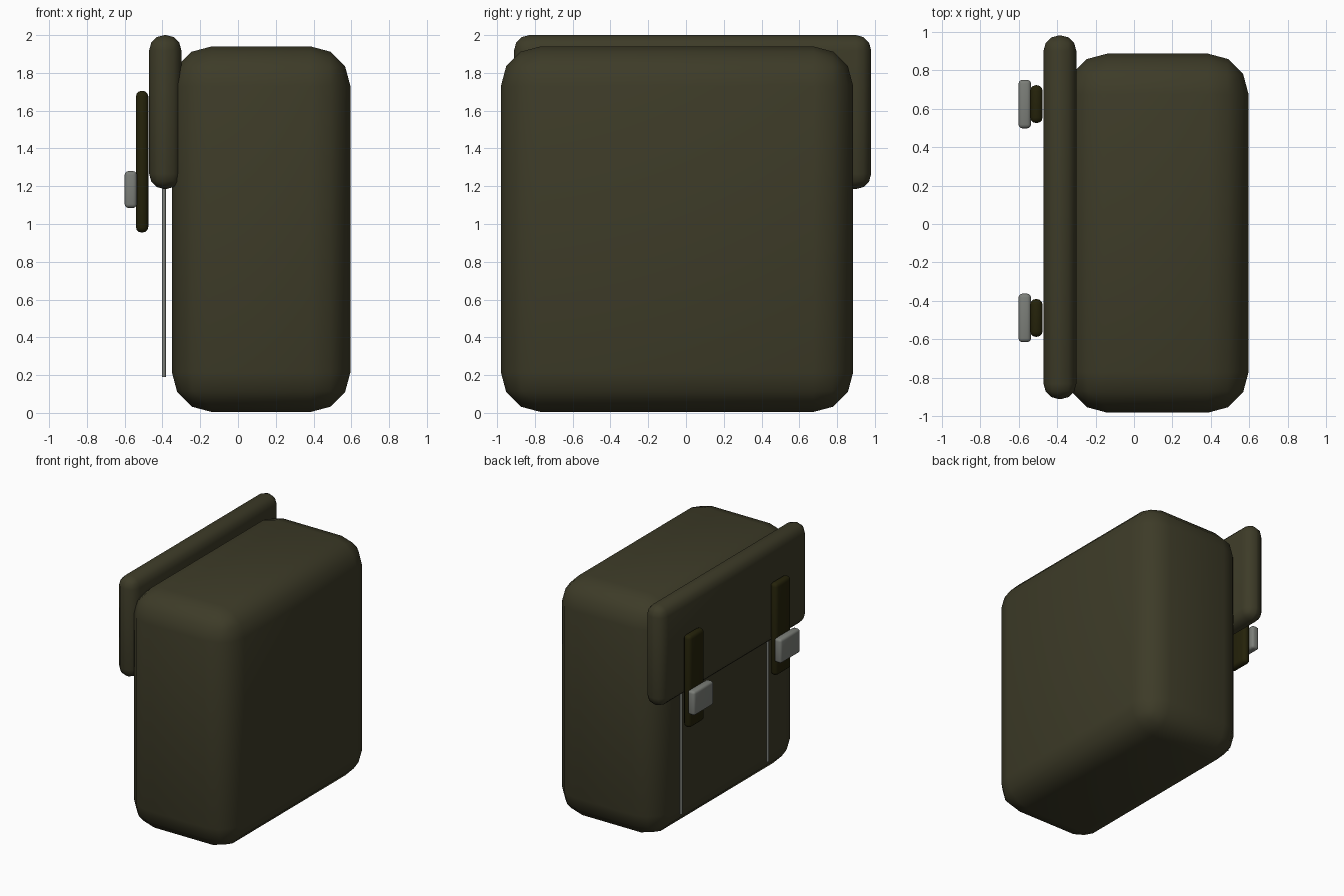
import bpy
import bmesh
from mathutils import Matrix, Vector

default = bpy.data.objects.get("Cube")
if default:
    bpy.data.objects.remove(default, do_unlink=True)


def material(name, colour):
    mat = bpy.data.materials.new(name)
    mat.use_nodes = True
    mat.diffuse_color = (*colour, 1)
    shader = mat.node_tree.nodes["Principled BSDF"]
    shader.inputs["Base Color"].default_value = (*colour, 1)
    shader.inputs["Roughness"].default_value = 0.8
    return mat


canvas = material("olive canvas", (0.047, 0.044, 0.021))
webbing = material("dark webbing", (0.018, 0.016, 0.003))
metal = material("grey metal", (0.20, 0.21, 0.19))


def finish(name, bm, mat):
    mesh = bpy.data.meshes.new(name)
    bm.to_mesh(mesh)
    bm.free()
    obj = bpy.data.objects.new(name, mesh)
    bpy.context.collection.objects.link(obj)
    mesh.materials.append(mat)
    bpy.ops.object.select_all(action="DESELECT")
    obj.select_set(True)
    bpy.context.view_layer.objects.active = obj
    bpy.ops.object.shade_smooth_by_angle(angle=0.9)
    return obj


def rounded_box(name, low, high, radius, mat, segments=3):
    """Box between two corners with every edge rounded."""
    low, high = Vector(low), Vector(high)
    bm = bmesh.new()
    bmesh.ops.create_cube(bm, size=1)
    bmesh.ops.scale(bm, vec=high - low, verts=bm.verts)
    bmesh.ops.translate(bm, vec=(low + high) / 2, verts=bm.verts)
    bmesh.ops.bevel(bm, geom=bm.edges[:], offset=radius, segments=segments,
                    profile=0.5, affect="EDGES")
    return finish(name, bm, mat)


def cord(name, x, y, bottom, top, radius, mat):
    bm = bmesh.new()
    bmesh.ops.create_cone(bm, cap_ends=True, segments=12, radius1=radius,
                          radius2=radius, depth=top - bottom,
                          matrix=Matrix.Translation((x, y, (bottom + top) / 2)))
    return finish(name, bm, mat)


# Main bag and its closing flap
rounded_box("bag_body", (-0.35, -0.98, 0.005), (0.595, 0.885, 1.94), 0.21, canvas)
rounded_box("flap", (-0.47, -0.91, 1.185), (-0.30, 0.98, 2.0), 0.08, canvas)

# Strap, buckle and thin cord on each side of the flap
for side, y in (("left", 0.623), ("right", -0.488)):
    rounded_box(side + "_strap", (-0.54, y - 0.098, 0.955),
                (-0.475, y + 0.098, 1.705), 0.029, webbing)
    rounded_box(side + "_buckle", (-0.60, y - 0.126, 1.085),
                (-0.535, y + 0.126, 1.28), 0.02, metal)
    cord(side + "_cord", -0.392, y, 0.19, 1.3, 0.01, metal)
